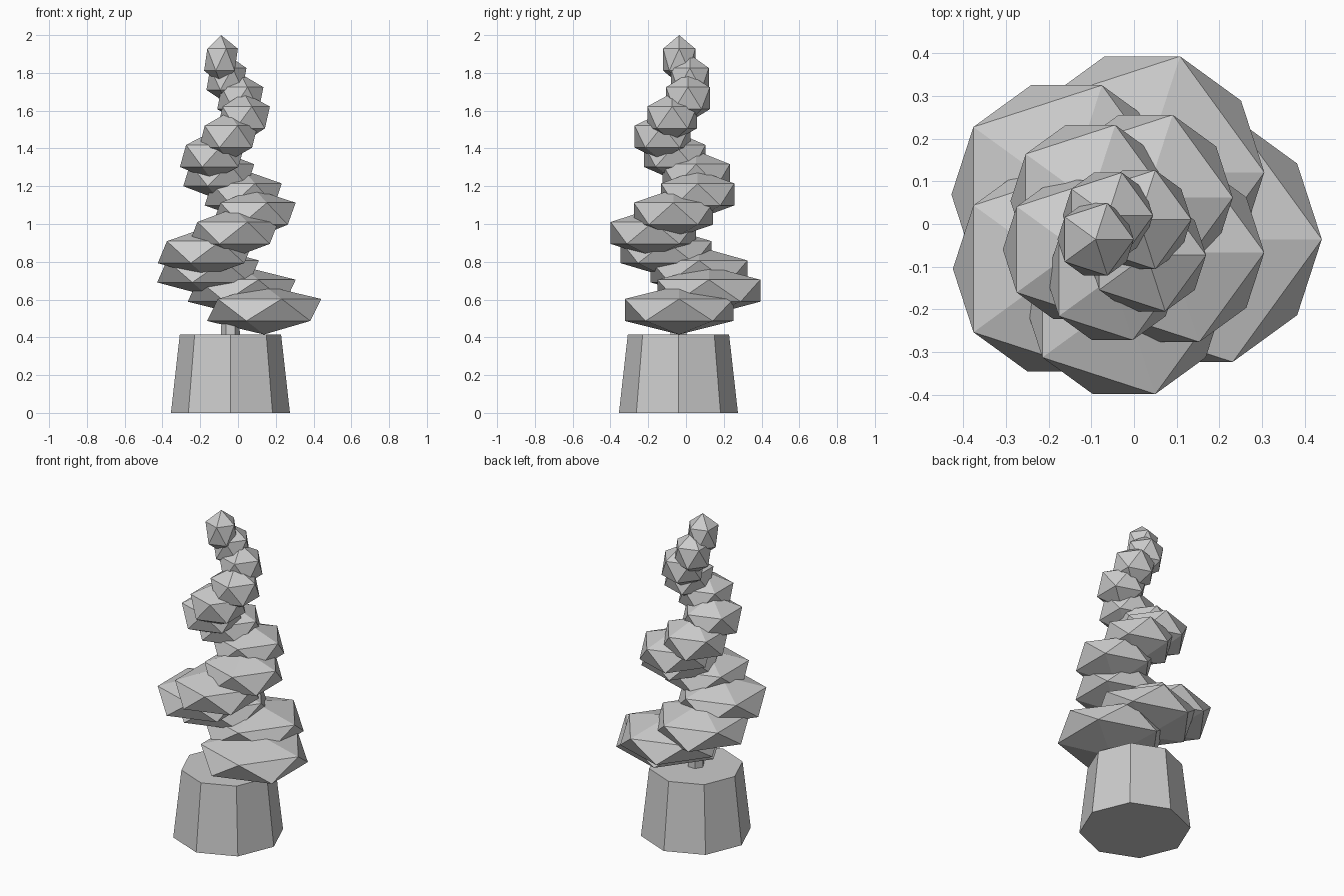
import bpy
from math import cos, sin, pi
from mathutils import Vector

cube = bpy.data.objects.get("Cube")
if cube:
    bpy.data.objects.remove(cube, do_unlink=True)

grey = bpy.data.materials.new("plain grey")
grey.use_nodes = True
grey.diffuse_color = (0.6, 0.6, 0.6, 1)
grey.node_tree.nodes["Principled BSDF"].inputs["Base Color"].default_value = (0.6, 0.6, 0.6, 1)

AXIS = Vector((-0.04, -0.04, 0))


def finish(name):
    obj = bpy.context.object
    obj.name = name
    obj.data.materials.append(grey)
    return obj


def tapered(name, sides, r_bottom, r_top, z0, z1):
    """Flat-sided tapered column with a corner on the +x side."""
    bpy.ops.mesh.primitive_cone_add(vertices=sides, radius1=r_bottom, radius2=r_top, depth=z1 - z0,
                                    location=AXIS + Vector((0, 0, (z0 + z1) / 2)))
    if sides % 4:
        bpy.context.object.rotation_euler.z = pi / 2
    finish(name)


# Pot and trunk
tapered("pot", 8, 0.315, 0.268, 0, 0.416)
tapered("trunk", 6, 0.05, 0.02, 0.40, 1.8)

# Foliage: shrinking faceted clumps climbing a spiral of two and a half turns
CLUMPS = 14
for i in range(CLUMPS):
    t = i / (CLUMPS - 1)
    angle = 5 * pi * t
    reach = 0.178 + (0.05 - 0.178) * t
    size = 0.338 + (0.1 - 0.338) * t
    centre = AXIS + Vector((reach * cos(angle), reach * sin(angle) + 0.004, 0.545 + 1.325 * t))
    bpy.ops.mesh.primitive_ico_sphere_add(subdivisions=1, radius=1, location=centre)
    finish(f"foliage_clump_{i + 1}").scale = (size, size, 0.13)
